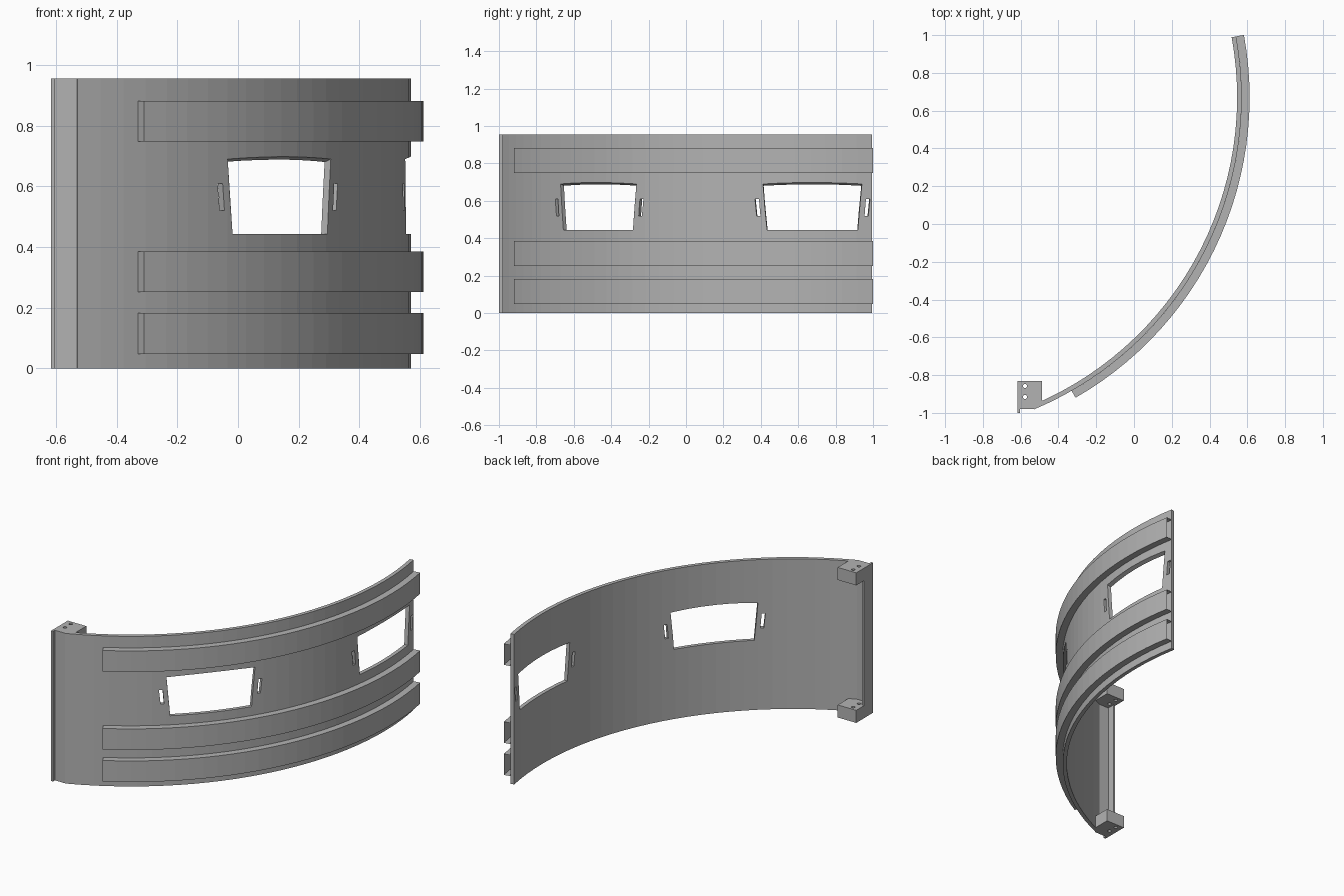
import bpy, bmesh
from math import sin, cos, radians
from mathutils import Matrix, Vector

if "Cube" in bpy.data.objects:
    bpy.data.objects.remove(bpy.data.objects["Cube"])

# Main dimensions: the panel is an arc around a vertical axis
CX, CY = -1.22, 0.67
R_IN, R_OUT, R_BAND = 1.766, 1.79, 1.832
START, BAND_START, END = -67.3, -60.2, 10.4
HEIGHT = 0.955
STEP = 2.65

grey = bpy.data.materials.new("panel_grey")
grey.use_nodes = True
grey.diffuse_color = (0.45, 0.45, 0.45, 1)
grey.node_tree.nodes["Principled BSDF"].inputs["Base Color"].default_value = grey.diffuse_color


def polar(radius, degrees, z):
    a = radians(degrees)
    return Vector((CX + radius * cos(a), CY + radius * sin(a), z))


def make_object(name, bm):
    bmesh.ops.recalc_face_normals(bm, faces=bm.faces)
    mesh = bpy.data.meshes.new(name)
    bm.to_mesh(mesh)
    bm.free()
    mesh.materials.append(grey)
    obj = bpy.data.objects.new(name, mesh)
    bpy.context.collection.objects.link(obj)
    return obj


def loft(bm, rings, cap_start=True, cap_end=True, closed=True):
    rows = [[bm.verts.new(p) for p in ring] for ring in rings]
    n = len(rows[0])
    for a, b in zip(rows, rows[1:]):
        for i in range(n if closed else n - 1):
            j = (i + 1) % n
            bm.faces.new((a[i], a[j], b[j], b[i]))
    if cap_start:
        bm.faces.new(rows[0])
    if cap_end:
        bm.faces.new(rows[-1])


def sweep(bm, profile, a0, a1, **options):
    count = round((a1 - a0) / STEP)
    angles = [a0 + (a1 - a0) * i / count for i in range(count + 1)]
    loft(bm, [[polar(r, a, z) for r, z in profile] for a in angles], **options)


def box(bm, low, high):
    low, high = Vector(low), Vector(high)
    matrix = Matrix.Translation((low + high) / 2) @ Matrix.Diagonal((*(high - low), 1))
    bmesh.ops.create_cube(bm, size=1, matrix=matrix)


def carve(obj, bm):
    cutter = make_object("cutter", bm)
    cutter.hide_render = True
    mod = obj.modifiers.new("openings", 'BOOLEAN')
    mod.operation, mod.solver, mod.object = 'DIFFERENCE', 'EXACT', cutter
    bpy.context.view_layer.objects.active = obj
    bpy.ops.object.modifier_apply(modifier=mod.name)
    bpy.data.objects.remove(cutter)


def opening(bm, centre, bottom, top, z0, z1, tilt=0):
    # bottom and top are angular ranges either side of the centre
    loft(bm, [[polar(r, centre + bottom[0], z0),
               polar(r, centre + bottom[1], z0),
               polar(r, centre + top[1], z1 + tilt * (r - R_OUT)),
               polar(r, centre + top[0], z1 + tilt * (r - R_OUT))]
              for r in (1.7, 1.9)])


# Curved wall with two tapered windows and a slanted slot at each side of them
bm = bmesh.new()
sweep(bm, [(R_IN, 0), (R_OUT, 0), (R_OUT, HEIGHT), (R_IN, HEIGHT)], START, END)
wall = make_object("curved_wall", bm)
cuts = bmesh.new()
for centre in (-40, 0.2):
    opening(cuts, centre, (-7.8, 7.8), (-8.5, 8.5), 0.443, 0.69, tilt=0.4)
    for s in (-1, 1):
        opening(cuts, centre, (s * 8.95, s * 9.6), (s * 9.2, s * 9.9), 0.52, 0.61)
carve(wall, cuts)

# Hollow raised bands, closed at the front end and open at the back end
for name, z0, z1 in (("lower_band", 0.048, 0.182),
                     ("middle_band", 0.252, 0.386),
                     ("upper_band", 0.748, 0.882)):
    bm = bmesh.new()
    sweep(bm, [(R_OUT, z0), (R_BAND, z0), (R_BAND, z1), (R_OUT, z1)],
          BAND_START, END, cap_end=False, closed=False)
    make_object(name, bm)

# End post: side flange and narrow front plate
bm = bmesh.new()
box(bm, (-0.617, -1, 0), (-0.603, -0.91, HEIGHT))
make_object("post_flange", bm)
bm = bmesh.new()
box(bm, (-0.603, -0.98, 0), (-0.53, -0.957, HEIGHT))
make_object("post_front_plate", bm)

# Mounting blocks with two bolt holes each, trimmed to follow the wall
for name, z0 in (("lower_mount", 0), ("upper_mount", HEIGHT - 0.08)):
    bm = bmesh.new()
    z1 = z0 + 0.08
    outline = [(-0.617, -0.83), (-0.487, -0.83), (-0.487, -0.945),
               (-0.53, -0.97), (-0.617, -0.97)]
    loft(bm, [[(x, y, z) for x, y in outline] for z in (z0, z1)])
    block = make_object(name, bm)
    cuts = bmesh.new()
    for y in (-0.857, -0.915):
        bmesh.ops.create_cone(cuts, cap_ends=True, segments=16, radius1=0.011,
                              radius2=0.011, depth=0.2,
                              matrix=Matrix.Translation((-0.577, y, (z0 + z1) / 2)))
    carve(block, cuts)
